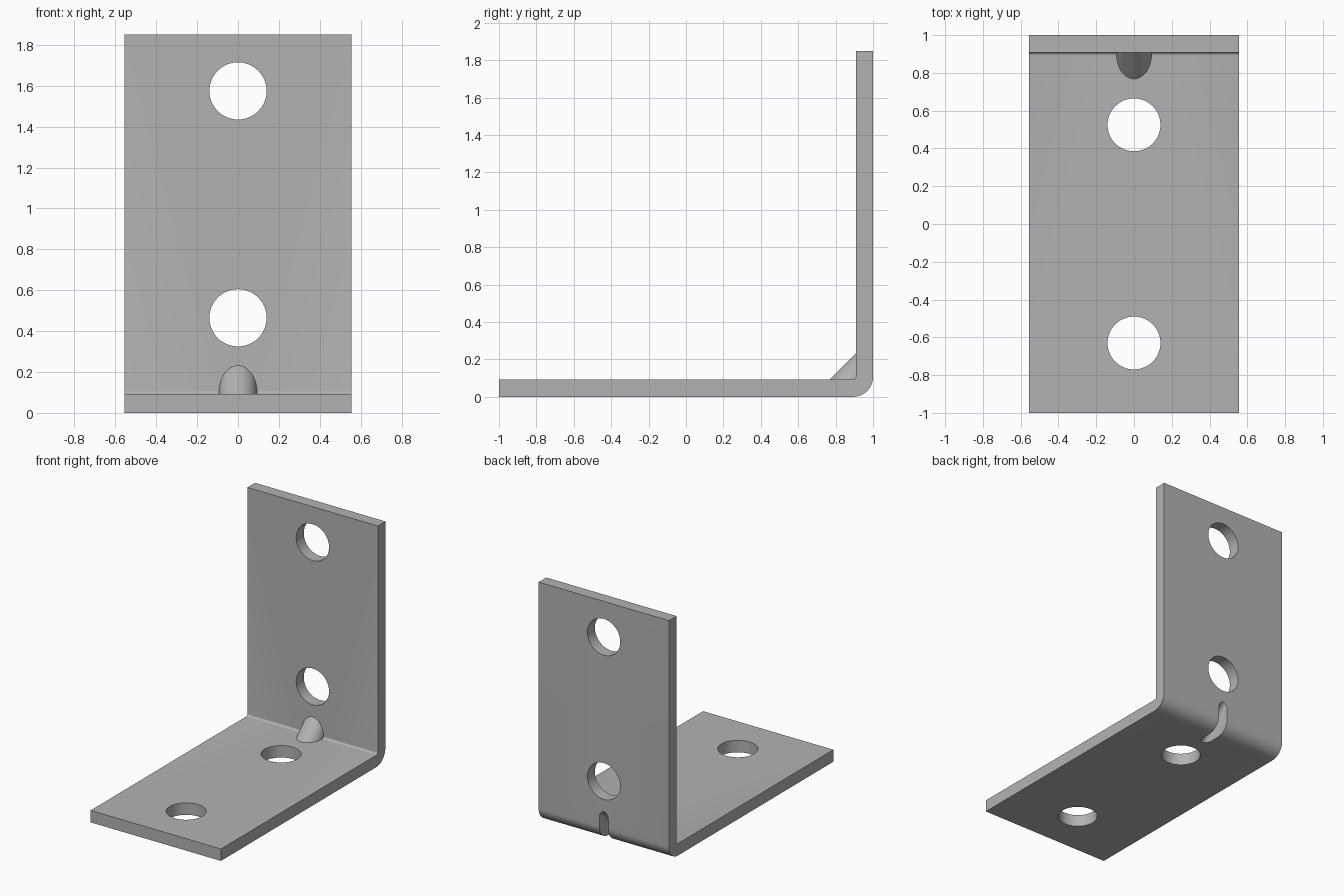
import bpy, bmesh
from math import pi, sin, cos, radians
from mathutils import Vector

cube = bpy.data.objects.get("Cube")
if cube:
    bpy.data.objects.remove(cube, do_unlink=True)

HALF_W, HEIGHT, THICK = 0.555, 1.85, 0.092
OUTER_R, INNER_R = 0.107, 0.015
HOLE_R = 0.14
X, Y, Z = Vector((1, 0, 0)), Vector((0, 1, 0)), Vector((0, 0, 1))
ALONG = (Y + Z).normalized()      # runs diagonally across the bend
INWARD = (Z - Y).normalized()     # points into the angle

steel = bpy.data.materials.new("grey steel")
steel.use_nodes = True
grey = (0.45, 0.45, 0.45, 1)
steel.diffuse_color = grey
steel.node_tree.nodes["Principled BSDF"].inputs["Base Color"].default_value = grey


def arc(centre, u, v, r, start, end, n):
    """Points on an arc in the plane of u and v."""
    angles = [radians(start + (end - start) * i / n) for i in range(n + 1)]
    return [centre + r * (u * cos(a) + v * sin(a)) for a in angles]


def prism(name, outline, sweep):
    """Solid made by sweeping a closed outline along a vector."""
    bm = bmesh.new()
    face = bm.faces.new([bm.verts.new(p - sweep / 2) for p in outline])
    new = bmesh.ops.extrude_face_region(bm, geom=[face])["geom"]
    bmesh.ops.translate(bm, vec=sweep, verts=[g for g in new if isinstance(g, bmesh.types.BMVert)])
    bmesh.ops.recalc_face_normals(bm, faces=bm.faces)
    mesh = bpy.data.meshes.new(name)
    bm.to_mesh(mesh)
    bm.free()
    mesh.materials.append(steel)
    obj = bpy.data.objects.new(name, mesh)
    bpy.context.collection.objects.link(obj)
    return obj


def combine(target, tool, operation):
    """Apply a boolean and discard the tool."""
    mod = target.modifiers.new(operation.title(), "BOOLEAN")
    mod.operation, mod.object, mod.solver = operation, tool, "EXACT"
    bpy.context.view_layer.objects.active = target
    bpy.ops.object.modifier_apply(modifier=mod.name)
    bpy.data.objects.remove(tool, do_unlink=True)


# Bent plate: L profile with rounded bend
inner = Vector((0, 1 - THICK, THICK))
profile = [-Y]
profile += arc(Vector((0, 1 - OUTER_R, OUTER_R)), Y, Z, OUTER_R, -90, 0, 16)
profile += [Vector((0, 1, HEIGHT)), Vector((0, 1 - THICK, HEIGHT))]
profile += arc(inner + INNER_R * (Z - Y), Y, Z, INNER_R, 0, -90, 6)
profile += [Vector((0, -1, THICK))]
bracket = prism("angle_bracket", profile, X * 2 * HALF_W)

# Half-round stiffening rib across the inside of the bend
rib = prism("stiffening_rib", arc(inner + Z * 0.008, X, INWARD, 0.093, 0, 180, 32), ALONG * 0.22)
combine(bracket, rib, "UNION")

# Pressed groove behind the rib, rounded at its floor
floor = Vector((0, 0.885, 0.115)) - INWARD * 0.038
outline = arc(floor, X, INWARD, 0.038, 0, 180, 20)
outline += [floor - X * 0.038 - INWARD * 0.3, floor + X * 0.038 - INWARD * 0.3]
combine(bracket, prism("groove_cutter", outline, ALONG), "DIFFERENCE")

# Screw holes, two in each leg
for z in (0.465, 1.575):
    ring = arc(Vector((0, 0.95, z)), X, Z, HOLE_R, 0, 360, 64)[:-1]
    combine(bracket, prism("wall_hole_cutter", ring, Y * 0.2), "DIFFERENCE")
for y in (-0.63, 0.525):
    ring = arc(Vector((0, y, THICK / 2)), X, Y, HOLE_R, 0, 360, 64)[:-1]
    combine(bracket, prism("base_hole_cutter", ring, Z * 0.2), "DIFFERENCE")

bpy.ops.object.select_all(action="DESELECT")
bracket.select_set(True)
bpy.context.view_layer.objects.active = bracket
bpy.ops.object.shade_smooth_by_angle(angle=radians(30))
